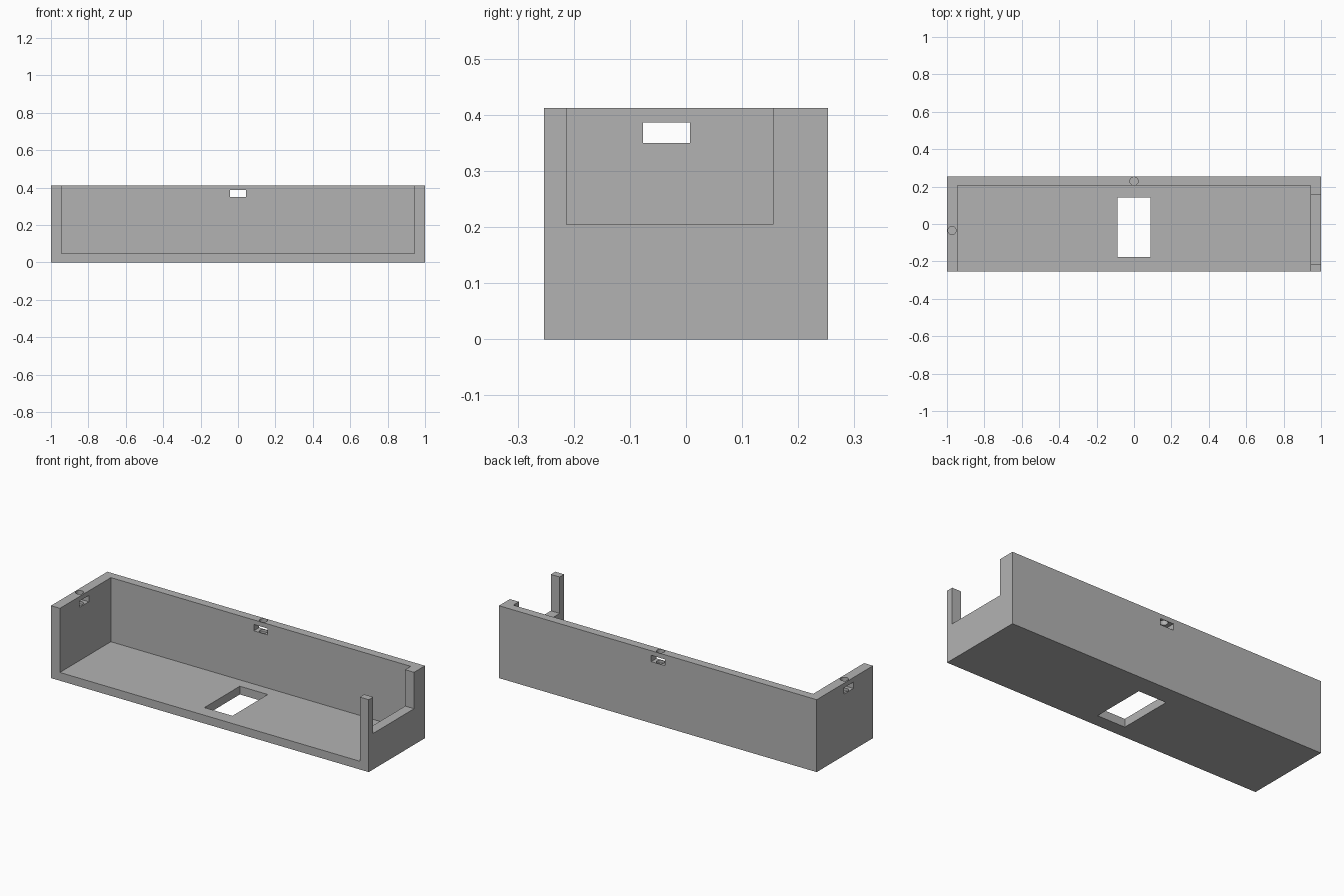
import bpy
import bmesh
from mathutils import Matrix, Vector

cube = bpy.data.objects.get("Cube")
if cube:
    bpy.data.objects.remove(cube, do_unlink=True)

grey = bpy.data.materials.new("plain_grey")
grey.use_nodes = True
COLOUR = (0.45, 0.45, 0.45, 1)
grey.diffuse_color = COLOUR
grey.node_tree.nodes["Principled BSDF"].inputs["Base Color"].default_value = COLOUR


def add_object(name, bm):
    mesh = bpy.data.meshes.new(name)
    bm.to_mesh(mesh)
    bm.free()
    mesh.materials.append(grey)
    obj = bpy.data.objects.new(name, mesh)
    bpy.context.collection.objects.link(obj)
    return obj


def box(name, low, high):
    low, high = Vector(low), Vector(high)
    bm = bmesh.new()
    place = Matrix.Translation((low + high) / 2) @ Matrix.Diagonal((*(high - low), 1))
    bmesh.ops.create_cube(bm, size=1, matrix=place)
    return add_object(name, bm)


def pin(name, x, y, bottom, top):
    bm = bmesh.new()
    bmesh.ops.create_cone(bm, cap_ends=True, segments=32, radius1=0.022, radius2=0.022,
                          depth=top - bottom,
                          matrix=Matrix.Translation((x, y, (bottom + top) / 2)))
    return add_object(name, bm)


W, D, H = 1.0, 0.253, 0.412      # half width, half depth, height
WALL, FLOOR = 0.056, 0.047
PAST = 0.1                       # cutter overshoot
SLOT_LOW, SLOT_HIGH = 0.35, 0.386
SIDE_Y = -0.035                  # centre of the side slot

tray = box("open_front_tray", (-W, -D, 0), (W, D, H))

cutters = [
    # Interior, open at the front and top
    box("interior_cutter", (-W + WALL, -D - PAST, FLOOR), (W - WALL, 0.205, H + PAST)),
    # Wide notch in the left wall
    box("notch_cutter", (W - 2 * WALL, -0.213, 0.205), (W + PAST, 0.155, H + PAST)),
    # Rectangular floor opening
    box("floor_cutter", (-0.088, -0.176, -PAST), (0.088, 0.142, PAST)),
    # Slots through the back and right walls
    box("back_slot_cutter", (-0.044, 0.15, SLOT_LOW), (0.042, D + PAST, SLOT_HIGH)),
    box("side_slot_cutter", (-W - PAST, SIDE_Y - 0.042, SLOT_LOW),
        (-W + 2 * WALL, SIDE_Y + 0.042, SLOT_HIGH)),
    # Round holes dropping from the rim into the slots
    pin("back_hole_cutter", 0, 0.229, 0.335, H + PAST),
    pin("side_hole_cutter", -0.973, SIDE_Y, 0.335, H + PAST),
]

for cutter in cutters:
    cut = tray.modifiers.new(cutter.name, 'BOOLEAN')
    cut.operation = 'DIFFERENCE'
    cut.solver = 'EXACT'
    cut.object = cutter

# Bake the cuts, then drop the cutters
bpy.context.view_layer.update()
graph = bpy.context.evaluated_depsgraph_get()
result = bpy.data.meshes.new_from_object(tray.evaluated_get(graph))
tray.modifiers.clear()
tray.data = result
result.materials.clear()
result.materials.append(grey)
for face in result.polygons:
    face.material_index = 0
for cutter in cutters:
    bpy.data.objects.remove(cutter, do_unlink=True)
